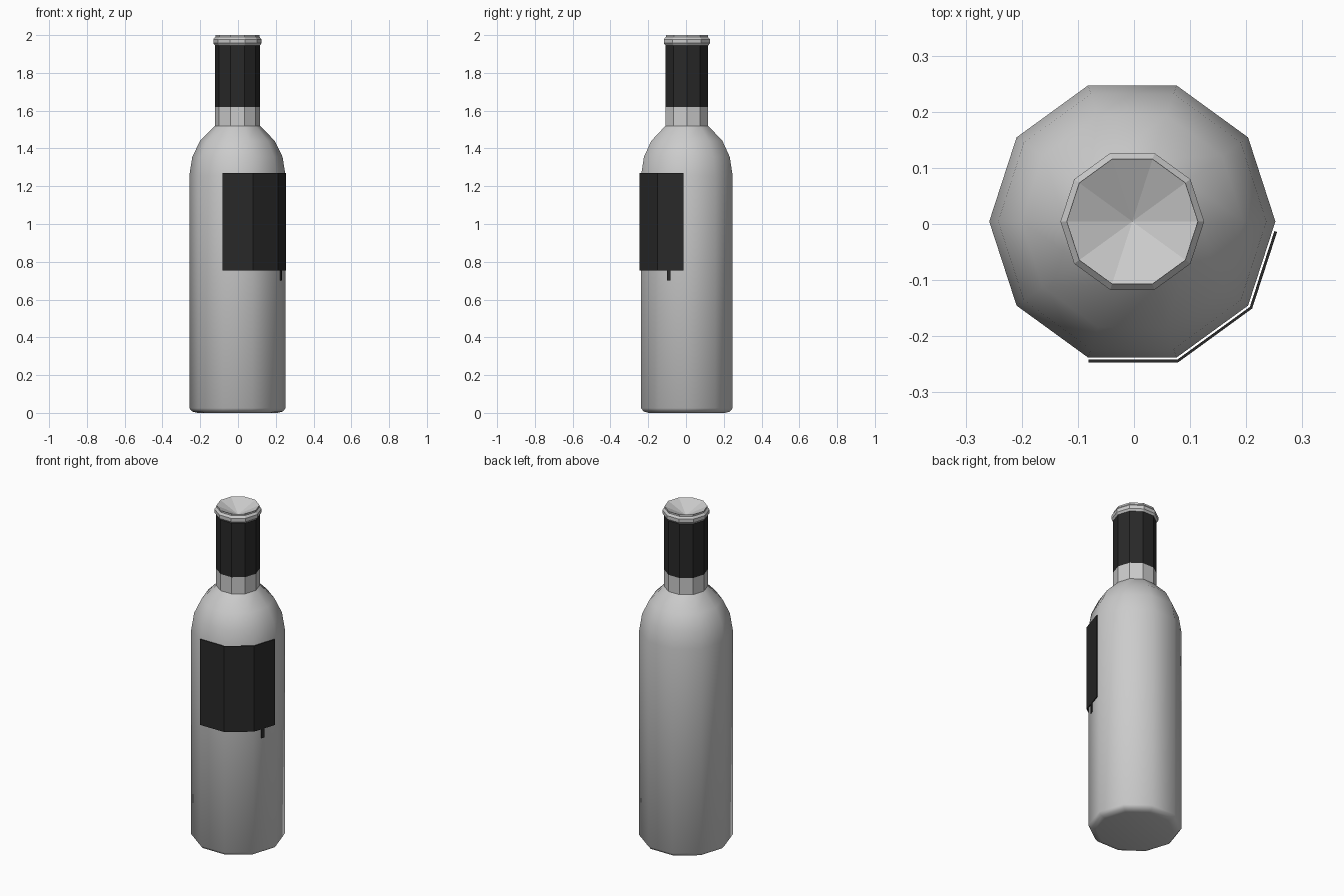
import bpy, bmesh, math
from mathutils import Vector

if "Cube" in bpy.data.objects:
    bpy.data.objects.remove(bpy.data.objects["Cube"])

SIDES = 10
CX, CY = -0.003, 0.0045   # bottle axis (the label shifts the overall centre)

dark = bpy.data.materials.new("dark_paper")
dark.diffuse_color = (0.022, 0.022, 0.022, 1)
dark.use_nodes = True
dark.node_tree.nodes["Principled BSDF"].inputs["Base Color"].default_value = dark.diffuse_color


def finish(name, bm, smooth=False, mat=None):
    bmesh.ops.recalc_face_normals(bm, faces=bm.faces[:])
    me = bpy.data.meshes.new(name)
    bm.to_mesh(me)
    bm.free()
    ob = bpy.data.objects.new(name, me)
    bpy.context.collection.objects.link(ob)
    if mat:
        me.materials.append(mat)
    if smooth:
        bpy.ops.object.select_all(action='DESELECT')
        ob.select_set(True)
        bpy.context.view_layer.objects.active = ob
        bpy.ops.object.shade_smooth_by_angle(angle=math.radians(40))
    return ob


def lathe(name, profile, smooth=False, mat=None):
    """Revolve (radius, z) points into a ten-sided part; radius 0 is a pole."""
    bm = bmesh.new()
    rings = []
    for r, z in profile:
        n = SIDES if r > 0 else 1
        rings.append([bm.verts.new((CX + r * math.cos(2 * math.pi * i / SIDES),
                                    CY + r * math.sin(2 * math.pi * i / SIDES), z))
                      for i in range(n)])
    for a, b in zip(rings, rings[1:]):
        for i in range(SIDES):
            j = (i + 1) % SIDES
            quad = [a[i % len(a)], a[j % len(a)], b[j % len(b)], b[i % len(b)]]
            bm.faces.new(list(dict.fromkeys(quad)))
    return finish(name, bm, smooth, mat)


def wrap(name, path, z0, z1):
    """Thin upright sheet following plan points."""
    bm = bmesh.new()
    cols = [(bm.verts.new((x, y, z0)), bm.verts.new((x, y, z1))) for x, y in path]
    for a, b in zip(cols, cols[1:]):
        bm.faces.new((a[0], b[0], b[1], a[1]))
    ob = finish(name, bm, mat=dark)
    mod = ob.modifiers.new("thickness", 'SOLIDIFY')
    mod.thickness = 0.005
    mod.offset = -1
    return ob


def corner(deg, r=0.264):
    a = math.radians(deg)
    return Vector((CX + r * math.cos(a), CY + r * math.sin(a)))


# Glass body with rounded shoulder
lathe("body", [(0, 0), (0.212, 0), (0.24, 0.007), (0.255, 0.025), (0.255, 1.255),
               (0.239, 1.355), (0.198, 1.44), (0.119, 1.52)], smooth=True)

# Neck, dark foil sleeve, and lip with recessed top
lathe("neck", [(0.119, 1.518), (0.119, 1.62)])
lathe("foil_sleeve", [(0.119, 1.62), (0.119, 1.945)], mat=dark)
lathe("lip", [(0.119, 1.945), (0.128, 1.957), (0.128, 1.978), (0.117, 1.99),
              (0.117, 2.0), (0, 1.945)])

# Label wrapped around the front right faces
right_end = corner(-36).lerp(corner(0), 0.88)
left_end = corner(-72).lerp(corner(-108), 0.98)
wrap("label", [left_end, corner(-72), corner(-36), right_end], 0.755, 1.27)

# Small tab hanging below the label
wrap("label_tab", [corner(-36).lerp(corner(0), t) for t in (0.33, 0.44)], 0.70, 0.756)
